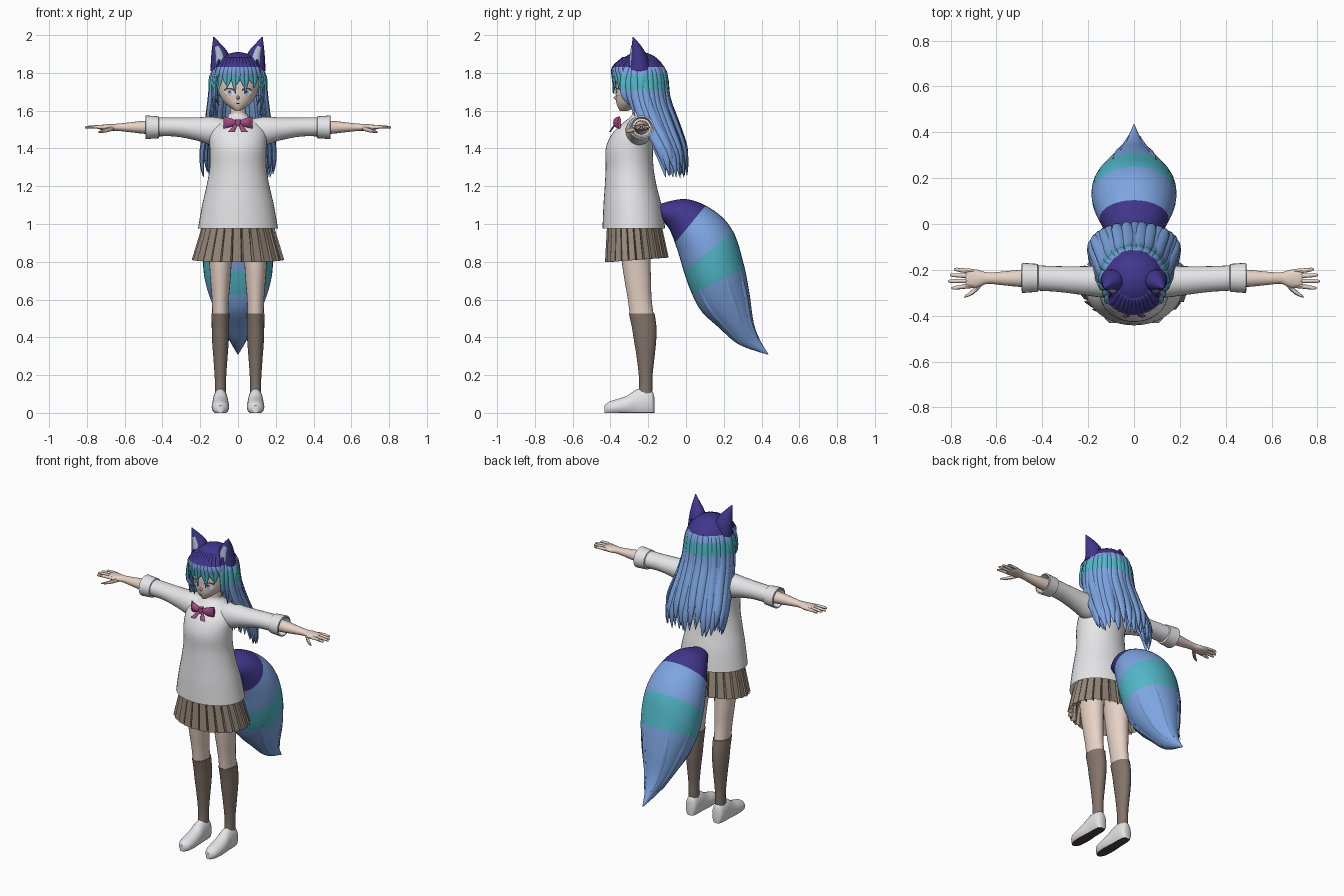
import bpy, bmesh, random
from math import sin, cos, pi, sqrt, radians
from mathutils import Vector as V

random.seed(4)
cube = bpy.data.objects.get("Cube")
if cube:
    bpy.data.objects.remove(cube)

def material(name, hexa):
    rgb = [int(hexa[i:i + 2], 16) / 255 for i in (0, 2, 4)]
    col = [c / 12.92 if c < .04 else ((c + .055) / 1.055) ** 2.4 for c in rgb] + [1]
    m = bpy.data.materials.new(name)
    m.use_nodes = True
    m.diffuse_color = col
    m.node_tree.nodes["Principled BSDF"].inputs["Base Color"].default_value = col
    return m

skin = material("skin", "ead5c8")
white = material("knit_white", "e6e6e8")
brown = material("skirt_brown", "97887a")
grey = material("sock_grey", "82746a")
purple = material("deep_purple", "41368c")
blue = material("sky_blue", "7da5e2")
teal = material("teal", "52b6c8")
pink = material("bow_magenta", "a24c82")
pale = material("pale_blue", "aebfd6")
dark = material("dark_brown", "4b423f")

def smooth_rows(rows, sub):
    """Catmull-Rom resampling of (centre, u, v) rows; yields (t, row)."""
    out, last = [], len(rows) - 1
    for i in range(last):
        a, b, c, d = (rows[min(max(k, 0), last)] for k in (i - 1, i, i + 1, i + 2))
        for s in range(sub):
            t = s / sub
            out.append((i + t, [q + ((r - p) * t + (p * 2 - q * 5 + r * 4 - w) * t * t
                        + (q * 3 - p - r * 3 + w) * t ** 3) / 2
                        for p, q, r, w in zip(a, b, c, d)]))
    return out + [(last, rows[-1])]

def loft(bm, rows, n=24, sub=4, caps=True, band=None, floor=None):
    rows = [[V(p) for p in r] for r in rows]
    prev, first, tp = None, None, 0
    for t, (c, u, v) in smooth_rows(rows, sub):
        pts = [c + u * cos(2 * pi * k / n) + v * sin(2 * pi * k / n) for k in range(n)]
        if floor is not None:
            for p in pts:
                p.z = max(p.z, floor)
        ring = [bm.verts.new(p) for p in pts]
        if prev:
            for k in range(n):
                f = bm.faces.new((prev[k], prev[k - 1], ring[k - 1], ring[k]))
                f.material_index = band((t + tp) / 2) if band else 0
        first, prev, tp = first or ring, ring, t
    if caps:
        bm.faces.new(first)
        bm.faces.new(prev).material_index = band(tp) if band else 0

def finish(name, bm, mats, rule=None, smooth=True):
    bmesh.ops.recalc_face_normals(bm, faces=bm.faces[:])
    if rule:
        for f in bm.faces:
            f.material_index = rule(f)
    me = bpy.data.meshes.new(name)
    bm.to_mesh(me)
    bm.free()
    ob = bpy.data.objects.new(name, me)
    bpy.context.collection.objects.link(ob)
    for m in mats:
        me.materials.append(m)
    if smooth:
        bpy.ops.object.select_all(action='DESELECT')
        ob.select_set(True)
        bpy.context.view_layer.objects.active = ob
        bpy.ops.object.shade_smooth_by_angle(angle=radians(45))
    return ob

def part(name, rows, mat, **kw):
    bm = bmesh.new()
    loft(bm, rows, **kw)
    return finish(name, bm, [mat])

def upright(z, rx, front, back, x=0):
    return (x, (front + back) / 2, z), (rx, 0, 0), (0, (back - front) / 2, 0)

def sideways(x, y, z, ry, rz):
    return (x, y, z), (0, ry, 0), (0, 0, rz)

# Torso, neck and head
part("sweater", [upright(*r) for r in (
    (.975, .212, -.442, -.11), (1.1, .19, -.437, -.13), (1.2, .167, -.43, -.155),
    (1.3, .15, -.425, -.172), (1.4, .15, -.425, -.175), (1.48, .15, -.39, -.165),
    (1.535, .12, -.335, -.17), (1.565, .06, -.295, -.185), (1.585, .048, -.285, -.195))],
    white, n=40, caps=False)
part("neck", [upright(1.5, .045, -.285, -.195), upright(1.65, .04, -.28, -.195)], skin)
part("head", [upright(*r) for r in (
    (1.598, .012, -.35, -.31), (1.62, .045, -.362, -.26), (1.65, .078, -.37, -.2),
    (1.7, .104, -.372, -.15), (1.76, .112, -.37, -.13), (1.84, .1, -.35, -.14),
    (1.89, .03, -.28, -.2))], skin, n=32)
part("nose", [((0, -.365, 1.67), (.011, 0, 0), (0, 0, .017)),
              ((0, -.384, 1.668), (.002, 0, 0), (0, 0, .002))], skin, n=8, sub=1)

# Painted face plates that follow the curve of the face
def plate(name, mat, x, z, rx, rz, lift):
    bm = bmesh.new()
    pts = []
    for k in range(20):
        px, pz = x + rx * cos(k * pi / 10), z + rz * sin(k * pi / 10)
        pts.append(bm.verts.new((px, -.261 - .111 * sqrt(1 - (px / .106) ** 2) - lift, pz)))
    mid = bm.verts.new((x, -.261 - .111 * sqrt(1 - (x / .106) ** 2) - lift, z))
    for k in range(20):
        bm.faces.new((mid, pts[k - 1], pts[k]))
    finish(name, bm, [mat])

for s, side in ((1, "left_"), (-1, "right_")):
    plate(side + "lash", dark, s * .047, 1.709, .027, .012, .003)
    plate(side + "eye_white", white, s * .047, 1.695, .025, .019, .004)
    plate(side + "iris", pale, s * .045, 1.696, .014, .018, .005)
    plate(side + "pupil", dark, s * .045, 1.7, .006, .008, .006)
plate("mouth", dark, 0, 1.637, .012, .0025, .008)

# Pleated skirt, closed at the waist
bm = bmesh.new()
rings = []
for z, rx, front, back, dip in ((.99, .19, -.42, -.13, .97), (.81, .245, -.43, -.09, .87)):
    ring = []
    for i in range(26):
        for step, r in ((0, 1), (.8, .97), (.9, dip)):
            a = 2 * pi * (i + step) / 26
            ring.append(bm.verts.new((rx * r * cos(a), (front + back) / 2
                        + (back - front) / 2 * r * sin(a), z + .012 * sin(a))))
    rings.append(ring)
top, low = rings
for k in range(len(top)):
    bm.faces.new((top[k - 1], top[k], low[k], low[k - 1]))
bm.faces.new(top)
finish("skirt", bm, [brown], smooth=False)

# Bow
bm = bmesh.new()
for s in (1, -1):
    loft(bm, [((s * .006, -.365, 1.535), (0, .01, 0), (0, 0, .012)),
              ((s * .045, -.368, 1.537), (0, .018, 0), (0, 0, .026)),
              ((s * .078, -.352, 1.537), (0, .008, 0), (0, 0, .034))], n=10, sub=3)
    loft(bm, [((s * .01, -.375, 1.53), (.008, 0, 0), (0, .005, 0)),
              ((s * .035, -.402, 1.488), (.017, 0, 0), (0, .005, 0))], n=8, sub=1)
loft(bm, [((0, -.372, 1.518), (.015, 0, 0), (0, .014, 0)),
          ((0, -.368, 1.552), (.015, 0, 0), (0, .014, 0))], n=10, sub=1)
finish("bow", bm, [pink])

# Limbs, shoes and ears, both sides
for s, side in ((1, "left_"), (-1, "right_")):
    part(side + "sleeve", [sideways(s * x, y, z, ry, rz) for x, y, z, ry, rz in (
        (.06, -.25, 1.49, .07, .065), (.14, -.25, 1.493, .07, .075),
        (.22, -.247, 1.503, .063, .061), (.33, -.24, 1.513, .056, .05),
        (.43, -.235, 1.514, .055, .05))], white)
    part(side + "cuff", [sideways(s * x, -.235, 1.512, r, r * .95) for x, r in (
        (.415, .05), (.42, .061), (.45, .063), (.488, .066), (.49, .058), (.45, .05))],
        white, sub=1)
    part(side + "forearm", [sideways(s * x, y, z, ry, rz) for x, y, z, ry, rz in (
        (.4, -.235, 1.51, .042, .04), (.5, -.237, 1.512, .037, .034),
        (.58, -.237, 1.512, .029, .025), (.64, -.236, 1.512, .025, .019),
        (.68, -.238, 1.511, .038, .018), (.72, -.237, 1.511, .042, .014),
        (.735, -.237, 1.511, .036, .009))], skin, n=16)
    bm = bmesh.new()
    for y, tip, end in ((-.206, -.198, .785), (-.227, -.223, .803),
                        (-.248, -.249, .81), (-.269, -.279, .795)):
        loft(bm, [sideways(s * .7, y, 1.512, .01, .01),
                  sideways(s * .75, (y + tip) / 2, 1.514, .0095, .0095),
                  sideways(s * (end - .01), tip, 1.512, .0075, .007),
                  sideways(s * end, tip, 1.51, .003, .003)], n=8, sub=2)
    loft(bm, [sideways(s * .66, -.255, 1.508, .012, .013),
              sideways(s * .7, -.293, 1.495, .013, .011),
              sideways(s * .738, -.318, 1.487, .004, .004)], n=8, sub=3)
    finish(side + "fingers", bm, [skin])

    x = s * .093
    part(side + "leg", [upright(z, rx, f, b, x) for z, rx, f, b in (
        (1.0, .075, -.36, -.18), (.8, .06, -.34, -.187), (.7, .053, -.325, -.185),
        (.6, .045, -.308, -.182), (.5, .043, -.295, -.168))], skin)
    part(side + "sock", [upright(z, rx, f, b, x) for z, rx, f, b in (
        (.525, .047, -.302, -.166), (.45, .046, -.286, -.156), (.38, .044, -.275, -.158),
        (.3, .038, -.262, -.166), (.2, .031, -.25, -.177), (.14, .029, -.248, -.178),
        (.07, .03, -.255, -.18))], grey)
    bm = bmesh.new()
    loft(bm, [((x, y, h * .42), (w, 0, 0), (0, 0, h * .58)) for y, w, h in (
        (-.168, .018, .085), (-.18, .034, .115), (-.22, .04, .13), (-.265, .041, .122),
        (-.31, .045, .092), (-.36, .046, .074), (-.405, .038, .06), (-.432, .014, .04))],
        floor=0)
    finish(side + "shoe", bm, [white, dark],
           lambda f: int(f.normal.z < -.8 and f.calc_center_median().z < .01))

    ear = ((.092, -.245, 1.83, .054, .055), (.098, -.25, 1.89, .045, .043),
           (.113, -.262, 1.94, .025, .026), (.129, -.28, 1.99, .002, .002))
    part(side + "ear", [((s * a, y, z), (u, 0, s * -.4 * u), (0, v, 0))
                        for a, y, z, u, v in ear], purple, n=20)
    part(side + "inner_ear", [((s * a, y - v * .32, z), (u * .6, 0, s * -.24 * u), (0, v * .8, 0))
                              for a, y, z, u, v in ear[:3]], pale, n=16)

# Hair: colours change by height
def hair_colour(f):
    z = f.calc_center_median().z
    return 0 if z > 1.83 else 2 if 1.71 < z < 1.79 else 1

def finish_hair(name, bm):
    for h in (1.71, 1.79, 1.83):
        bmesh.ops.bisect_plane(bm, geom=bm.verts[:] + bm.edges[:] + bm.faces[:],
                               plane_co=(0, 0, h), plane_no=(0, 0, 1))
    finish(name, bm, [purple, blue, teal], hair_colour)

bm = bmesh.new()
bmesh.ops.create_uvsphere(bm, u_segments=48, v_segments=32, radius=.14)
bmesh.ops.translate(bm, verts=bm.verts[:], vec=(0, -.243, 1.77))
bmesh.ops.delete(bm, geom=[f for f in bm.faces if f.calc_center_median().z < 1.68 or (
    f.calc_center_median().z < 1.79 and f.calc_center_median().y < -.28)], context='FACES')
finish_hair("hair_cap", bm)

# Long back hair: two layers of tapered strands
shell = ((1.87, .085, -.24, -.155, .012), (1.8, .132, -.245, -.11, .021),
         (1.66, .15, -.235, -.092, .024), (1.53, .168, -.19, -.047, .025),
         (1.4, .192, -.125, -.005, .022), (1.32, .192, -.1, .004, .014), (1.27, .185, -.09, .005, .002))
bm = bmesh.new()
for scale, count in ((1, 19), (.88, 16)):
    for k in range(count):
        a = radians(-100 + 200 * k / (count - 1)) + random.uniform(-.04, .04)
        drop, rows = random.uniform(-.03, .05), []
        for i, (z, rx, ys, yb, w) in enumerate(shell):
            d = yb - ys
            t = V((rx * cos(a), -d * sin(a), 0)).normalized()
            rows.append(((scale * rx * sin(a), ys + scale * d * cos(a), z + drop * i / 6),
                         t * w, V((t.y, -t.x, 0)) * min(.012, w * .6)))
        loft(bm, rows, n=8, sub=3)
finish_hair("back_hair", bm)

# Fringe and side locks
bm = bmesh.new()
for k in range(11):
    x0 = -.11 + .022 * k
    tip = (1.72, 1.69, 1.735)[k % 3]
    rows = []
    for z, spread, w in ((1.885, .6, .008), (1.83, .9, .016), (1.77, 1.05, .014), (tip, 1.1, .002)):
        x = x0 * spread + (.012 * (-1) ** k if z == tip else 0)
        y = -.243 - sqrt(max(.0005, (.143 if z < 1.85 else .085) ** 2 - x * x))
        t = V((1, x / (y + .243) * -1, 0)).normalized()
        rows.append(((x, y, z), t * w, V((t.y, -t.x, 0)) * min(w, .007)))
    loft(bm, rows, n=8, sub=4)
for s in (1, -1):
    for y, end, out in ((-.325, 1.63, .1), (-.295, 1.57, .115), (-.262, 1.53, .14), (-.235, 1.5, .16)):
        loft(bm, [((s * .1, y + .03, 1.87), (0, .01, 0), (.006, 0, 0)),
                  ((s * (.138 + (y + .25) * .3), y, 1.78), (0, .02, 0), (.01, 0, 0)),
                  ((s * (.142 + (y + .25) * .3), y, 1.68), (0, .019, 0), (.01, 0, 0)),
                  ((s * out, y + .025, end), (0, .002, 0), (.002, 0, 0))], n=8, sub=5)
finish_hair("fringe_and_locks", bm)

# Tail: upper and lower edge points with half width, colour bands along its length
tail = [((0, (a + c) / 2, (b + d) / 2), (w, 0, 0), (0, (a - c) / 2, (b - d) / 2))
        for a, b, c, d, w in (
        (-.16, 1.1, -.15, 1.04, .05), (0, 1.132, -.09, .975, .115), (.15, 1.07, -.045, .86, .165),
        (.25, .96, -.012, .75, .185), (.305, .79, .025, .645, .178), (.335, .64, .08, .54, .14),
        (.358, .48, .17, .455, .088), (.39, .39, .28, .362, .04), (.437, .31, .433, .308, .002))]
tail_band = lambda t: 0 if t < 1.66 else 2 if 3 < t < 4.16 else 1
bm = bmesh.new()
loft(bm, tail, n=32, sub=6, band=tail_band)
for a in (.3, 1.0, 2.1, 2.85, 3.9, 5.5):
    rows = []
    for i, w in ((4, .004), (5, .016), (6, .013), (7, .002)):
        c, u, v = (V(p) for p in tail[i])
        out = u * cos(a) + v * sin(a)
        rows.append((c + out * (1.12 if i == 7 else 1), (u * -sin(a) + v * cos(a)).normalized() * w,
                     out.normalized() * w * .4))
    loft(bm, rows, n=6, sub=6, band=lambda t: tail_band(t + 4))
finish("tail", bm, [purple, blue, teal])
